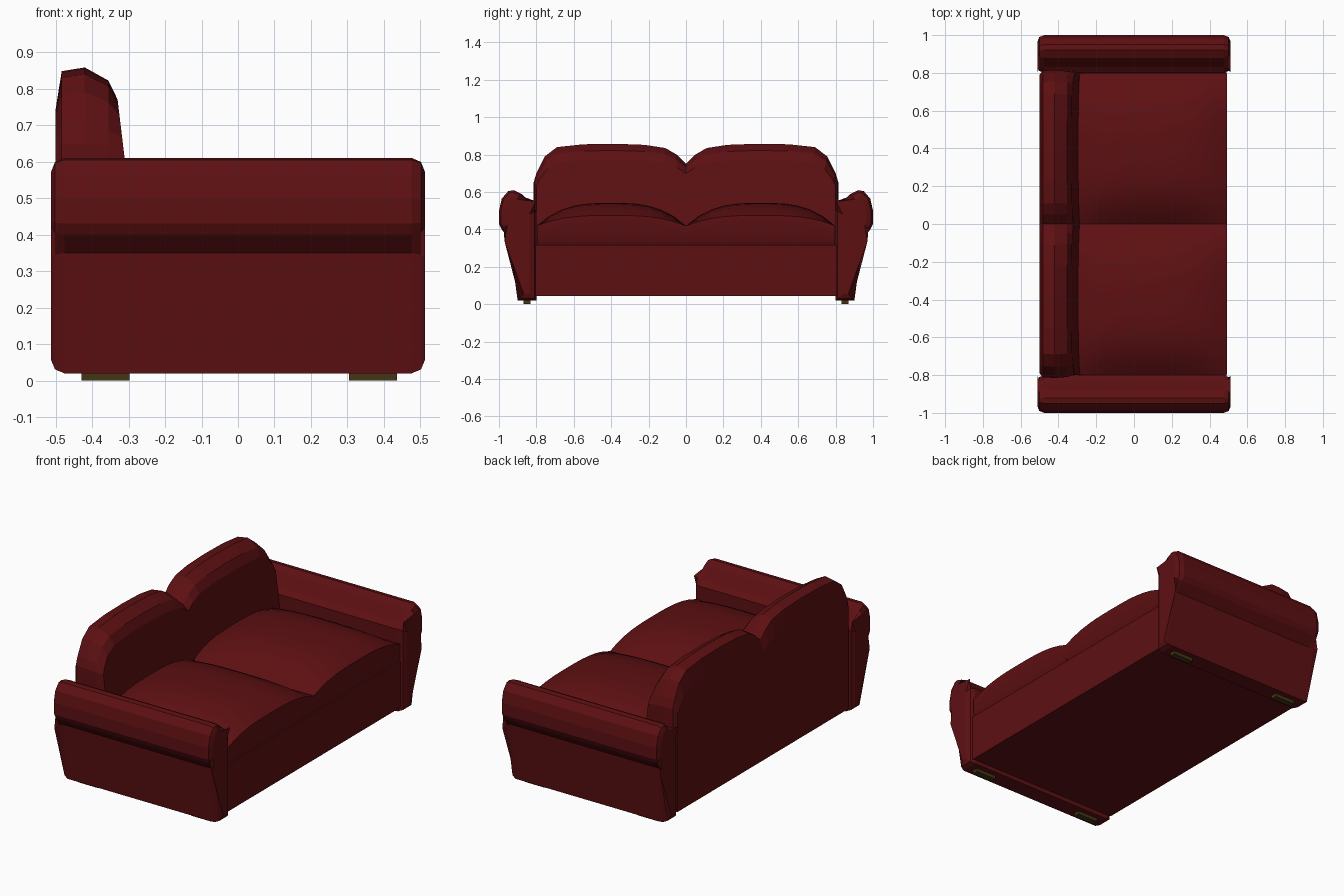
import bpy, bmesh
from mathutils import Vector

if "Cube" in bpy.data.objects:
    bpy.data.objects.remove(bpy.data.objects["Cube"], do_unlink=True)


def material(name, rgb):
    m = bpy.data.materials.new(name)
    m.use_nodes = True
    m.diffuse_color = (*rgb, 1)
    bsdf = m.node_tree.nodes["Principled BSDF"]
    bsdf.inputs["Base Color"].default_value = (*rgb, 1)
    bsdf.inputs["Roughness"].default_value = 0.8
    return m


RED = material("dark red upholstery", (0.11, 0.005, 0.006))
WOOD = material("dark wood", (0.06, 0.035, 0.008))


def finish(name, bm, mat, smooth=None):
    bmesh.ops.recalc_face_normals(bm, faces=bm.faces)
    me = bpy.data.meshes.new(name)
    bm.to_mesh(me)
    bm.free()
    me.materials.append(mat)
    ob = bpy.data.objects.new(name, me)
    bpy.context.scene.collection.objects.link(ob)
    if smooth:
        bpy.ops.object.select_all(action="DESELECT")
        ob.select_set(True)
        bpy.context.view_layer.objects.active = ob
        bpy.ops.object.shade_smooth_by_angle(angle=smooth)
    return ob


def loft(bm, rings):
    """Skin closed rings of points and cap both ends."""
    loops = [[bm.verts.new(p) for p in ring] for ring in rings]
    n = len(loops[0])
    for a, b in zip(loops, loops[1:]):
        for i in range(n):
            j = (i + 1) % n
            bm.faces.new((a[i], a[j], b[j], b[i]))
    bm.faces.new(loops[0])
    bm.faces.new(loops[-1])


def box(name, lo, hi, mat):
    bm = bmesh.new()
    corners = [(lo[0], lo[1]), (hi[0], lo[1]), (hi[0], hi[1]), (lo[0], hi[1])]
    loft(bm, [[(x, y, z) for x, y in corners] for z in (lo[2], hi[2])])
    return finish(name, bm, mat)


# Rolled arms: side profile run along the depth, ends rounded over
ARM = [(0.80, 0.02), (0.90, 0.02), (0.935, 0.35), (0.985, 0.40), (1.0, 0.43),
       (1.0, 0.50), (0.985, 0.565), (0.95, 0.605), (0.92, 0.61), (0.88, 0.59),
       (0.83, 0.525), (0.80, 0.50)]


def arm(name, side):
    bm = bmesh.new()
    loft(bm, [[(x, side * y, z) for y, z in ARM] for x in (-0.512, 0.512)])
    rim = [e for e in bm.edges
           if abs(e.verts[0].co.x - e.verts[1].co.x) < 1e-4]
    bmesh.ops.bevel(bm, geom=rim, offset=0.036, segments=2, profile=0.5,
                    affect="EDGES", clamp_overlap=True)
    finish(name, bm, RED)


# Backrest: double-humped outline, crowned from back to front
HUMP = [(0.05, 0.80), (0.11, 0.835), (0.22, 0.852), (0.38, 0.858),
        (0.55, 0.855), (0.69, 0.84), (0.755, 0.79), (0.80, 0.70),
        (0.815, 0.65), (0.815, 0.045)]
OUTLINE = [(-y, z) for y, z in reversed(HUMP)] + [(0, 0.75)] + HUMP


def back_slice(x, squash, inset, lean=0.0):
    ring = []
    for y, z in OUTLINE:
        z = 0.6 + (z - 0.6) * squash if z > 0.6 else z
        y *= 1 - inset
        ring.append((x + (0.77 - z) * lean, y, z))
    return ring


def backrest():
    bm = bmesh.new()
    loft(bm, [back_slice(-0.50, 0.55, 0.03), back_slice(-0.483, 0.96, 0.004),
              back_slice(-0.42, 1.0, 0.0), back_slice(-0.355, 0.86, 0.006),
              back_slice(-0.33, 0.66, 0.02, 0.12)])
    finish("backrest", bm, RED)


# Seat cushions: crowned grid top, straight sides, tucked lower edge
def cushion(name, side, n=12):
    x0, x1, y0, y1 = -0.32, 0.492, 0.001, 0.797
    bm = bmesh.new()
    bmesh.ops.create_grid(bm, x_segments=n, y_segments=n, size=1)
    for v in bm.verts:
        s, t = v.co.x, v.co.y
        crown = (1 - abs(t) ** 3) * (1 - 0.55 * abs(s) ** 3)
        v.co = Vector((x0 + (x1 - x0) * (s + 1) / 2,
                       side * (y0 + (y1 - y0) * (t + 1) / 2),
                       0.42 + 0.122 * crown))
    for z, tuck in ((0.335, 0.0), (0.315, 0.012)):
        rim = [e for e in bm.edges if e.is_boundary]
        new = bmesh.ops.extrude_edge_only(bm, edges=rim)["geom"]
        for v in (g for g in new if isinstance(g, bmesh.types.BMVert)):
            v.co.z = z
            if v.co.x > x1 - 0.001:
                v.co.x -= tuck
    bmesh.ops.holes_fill(bm, edges=[e for e in bm.edges if e.is_boundary])
    finish(name, bm, RED, 0.6)


for side, label in ((1, "left"), (-1, "right")):
    arm(label + "_arm", side)
    cushion(label + "_seat_cushion", side)
    # Feet under each arm
    for x, end in ((0.37, "front"), (-0.363, "back")):
        y = 0.85 * side
        box(f"{label}_{end}_foot", (x - 0.066, y - 0.018, 0),
            (x + 0.066, y + 0.018, 0.03), WOOD)

backrest()
box("seat_base", (-0.49, -0.805, 0.045), (0.49, 0.805, 0.316), RED)
